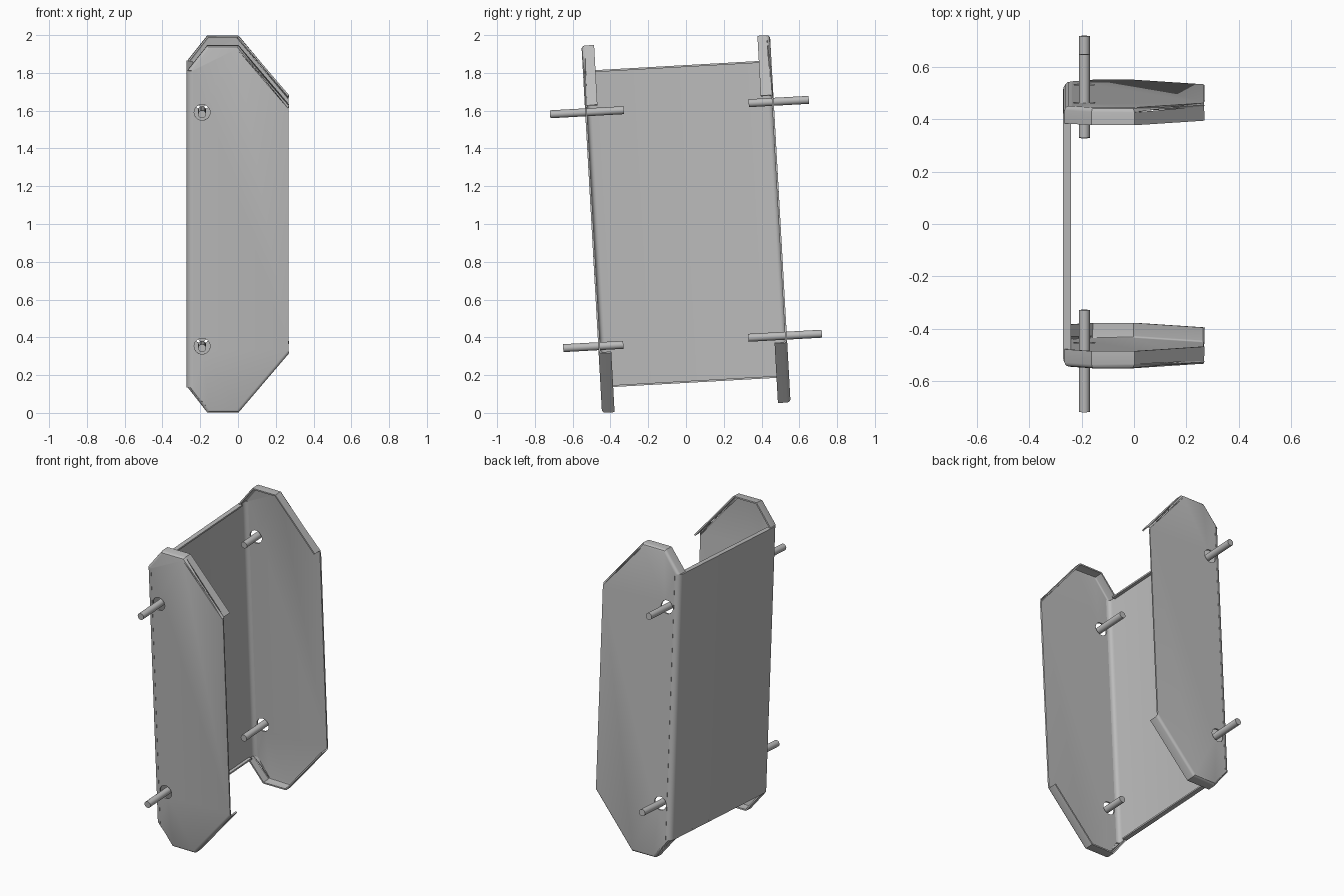
import bpy, bmesh, math
from mathutils import Matrix, Vector

if "Cube" in bpy.data.objects:
    bpy.data.objects.remove(bpy.data.objects["Cube"], do_unlink=True)

# One plain metal colour
steel = bpy.data.materials.new("grey_steel")
steel.use_nodes = True
steel.diffuse_color = (0.5, 0.5, 0.5, 1)
steel.node_tree.nodes["Principled BSDF"].inputs["Base Color"].default_value = (0.5, 0.5, 0.5, 1)

# The whole bracket leans slightly about x
LEAN = Matrix.Translation((0, 0, 1)) @ Matrix.Rotation(math.radians(3.2), 4, 'X')
SHEET = 0.01
SIDE = 0.495       # mid-plane of each side plate
BACK = -0.267      # mid-plane of the web
WEB_H = 0.84
BEND = 0.03
ROD_X, ROD_Z = -0.19, 0.62


def make_object(name, bm):
    bmesh.ops.recalc_face_normals(bm, faces=bm.faces[:])
    mesh = bpy.data.meshes.new(name)
    bm.to_mesh(mesh)
    bm.free()
    mesh.materials.append(steel)
    obj = bpy.data.objects.new(name, mesh)
    obj.matrix_world = LEAN
    bpy.context.collection.objects.link(obj)
    return obj


def apply_modifier(obj, mod):
    bpy.context.view_layer.objects.active = obj
    bpy.ops.object.modifier_apply(modifier=mod.name)


def thicken(obj):
    mod = obj.modifiers.new("thickness", 'SOLIDIFY')
    mod.thickness = SHEET
    mod.offset = 0
    apply_modifier(obj, mod)


def smooth(obj):
    bpy.ops.object.select_all(action='DESELECT')
    obj.select_set(True)
    bpy.context.view_layer.objects.active = obj
    bpy.ops.object.shade_smooth_by_angle(angle=math.radians(35))


def cylinder(name, radius, y0, y1, z):
    bm = bmesh.new()
    place = Matrix.Translation((ROD_X, (y0 + y1) / 2, z)) @ Matrix.Rotation(math.pi / 2, 4, 'X')
    bmesh.ops.create_cone(bm, cap_ends=True, segments=24, radius1=radius, radius2=radius,
                          depth=abs(y1 - y0), matrix=place)
    return make_object(name, bm)


# Web with a rounded bend along each long side
half = [(BACK, 0)]
for i in range(5):
    a = math.radians(90 * i / 4)
    half.append((BACK + BEND * (1 - math.cos(a)), SIDE - BEND * (1 - math.sin(a))))
profile = [(x, -y) for x, y in reversed(half[1:])] + half[1:]
bm = bmesh.new()
low = [bm.verts.new((x, y, -WEB_H)) for x, y in profile]
high = [bm.verts.new((x, y, WEB_H)) for x, y in profile]
for i in range(len(profile) - 1):
    bm.faces.new((low[i], low[i + 1], high[i + 1], high[i]))
web = make_object("web", bm)
thicken(web)
smooth(web)

# Narrow folded lips along the web's top and bottom
for sign, label in ((1, "top"), (-1, "bottom")):
    bm = bmesh.new()
    size = Matrix.Diagonal((BEND, 0.88, SHEET, 1))
    bmesh.ops.create_cube(bm, size=1, matrix=Matrix.Translation(
        (BACK - SHEET / 2 + BEND / 2, 0, sign * (WEB_H - SHEET / 2))) @ size)
    make_object("web_lip_" + label, bm)

# Side plates: clipped outline with inward folded lips at both ends
upper = [(0.267, 0.655), (0, 0.969), (-0.16, 0.969), (-0.262, WEB_H)]
seam = BACK + BEND
outline = upper + [(seam, WEB_H), (seam, -WEB_H)] + [(x, -z) for x, z in reversed(upper)]
lip_starts = (0, 1, 2, 6, 7, 8)

for sign, label in ((-1, "front"), (1, "back")):
    bm = bmesh.new()
    rim = [bm.verts.new((x, sign * SIDE, z)) for x, z in outline]
    bm.faces.new(rim)
    inner = {}
    for i in lip_starts:
        for j in (i, i + 1):
            if j not in inner:
                inner[j] = bm.verts.new(rim[j].co + Vector((0, -sign * 0.062, 0)))
        bm.faces.new((rim[i], rim[i + 1], inner[i + 1], inner[i]))
    folds = [bm.edges.get((rim[i], rim[i + 1])) for i in lip_starts]
    bmesh.ops.bevel(bm, geom=folds, offset=0.012, segments=3, profile=0.5, affect='EDGES')
    plate = make_object("side_plate_" + label, bm)
    thicken(plate)

    # Clearance hole and loose rod at each end; one rod of each pair is longer
    for level, end in ((1, "upper"), (-1, "lower")):
        cutter = cylinder("hole_cutter", 0.042, sign * (SIDE - 0.03), sign * (SIDE + 0.03), level * ROD_Z)
        cutter.hide_render = True
        mod = plate.modifiers.new("hole", 'BOOLEAN')
        mod.operation = 'DIFFERENCE'
        mod.solver = 'EXACT'
        mod.object = cutter
        apply_modifier(plate, mod)
        bpy.data.objects.remove(cutter, do_unlink=True)
        start = 0.295 if sign != level else 0.367
        rod = cylinder(f"rod_{label}_{end}", 0.021, sign * start, sign * 0.686, level * ROD_Z)
        smooth(rod)
    smooth(plate)
